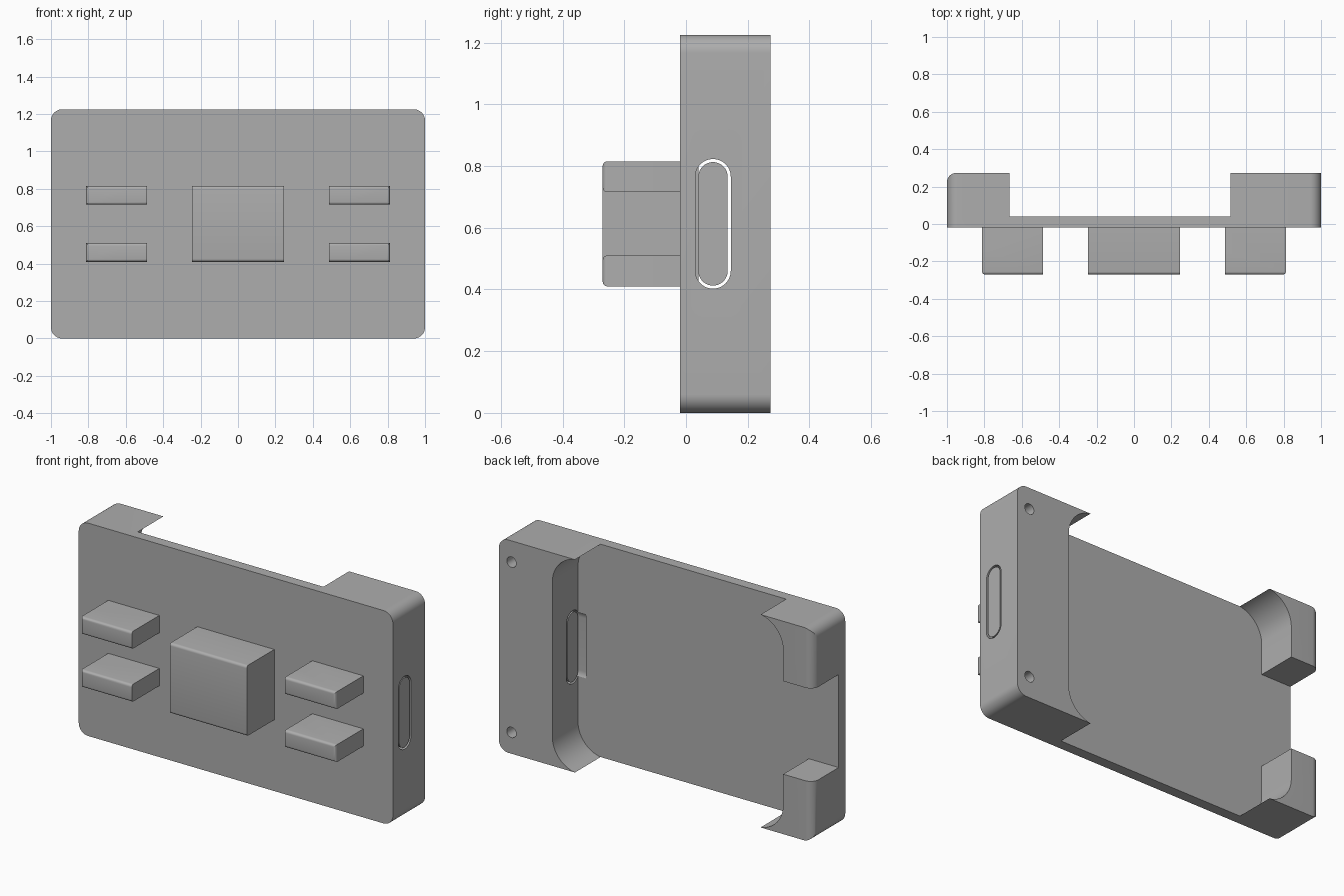
import bpy, bmesh
from math import pi, cos, sin, radians

cube = bpy.data.objects.get("Cube")
if cube:
    bpy.data.objects.remove(cube, do_unlink=True)

grey = bpy.data.materials.new("plain grey")
grey.use_nodes = True
colour = (0.42, 0.42, 0.42, 1)
grey.diffuse_color = colour
grey.node_tree.nodes["Principled BSDF"].inputs["Base Color"].default_value = colour

MID = 0.6125            # mid height
TOP = 2 * MID
FRONT, FLOOR, BACK = -0.02, 0.04, 0.273


def rounded(a0, a1, b0, b1, radii, steps=12):
    """Rectangle outline; radii run from the low-low corner anticlockwise."""
    corners = [(a0, b0, 1, 1), (a1, b0, -1, 1), (a1, b1, -1, -1), (a0, b1, 1, -1)]
    pts = []
    for i, ((a, b, sa, sb), r) in enumerate(zip(corners, radii)):
        if r == 0:
            pts.append((a, b))
            continue
        for k in range(steps + 1):
            t = pi + i * pi / 2 + k * pi / 2 / steps
            pts.append((a + sa * r + r * cos(t), b + sb * r + r * sin(t)))
    return pts


def prism(name, outline, axis, lo, hi):
    """Extrude a closed outline along one axis."""
    def place(p, d):
        v = list(p)
        v.insert("xyz".index(axis), d)
        return v
    bm = bmesh.new()
    low = [bm.verts.new(place(p, lo)) for p in outline]
    high = [bm.verts.new(place(p, hi)) for p in outline]
    bm.faces.new(low)
    bm.faces.new(high)
    n = len(outline)
    for i in range(n):
        j = (i + 1) % n
        bm.faces.new((low[i], low[j], high[j], high[i]))
    bmesh.ops.recalc_face_normals(bm, faces=bm.faces)
    mesh = bpy.data.meshes.new(name)
    bm.to_mesh(mesh)
    bm.free()
    ob = bpy.data.objects.new(name, mesh)
    bpy.context.collection.objects.link(ob)
    mesh.materials.append(grey)
    return ob


def activate(ob):
    bpy.ops.object.select_all(action="DESELECT")
    ob.select_set(True)
    bpy.context.view_layer.objects.active = ob


def combine(ob, tool, operation="DIFFERENCE"):
    activate(ob)
    mod = ob.modifiers.new("cut", "BOOLEAN")
    mod.operation = operation
    mod.solver = "EXACT"
    mod.object = tool
    bpy.ops.object.modifier_apply(modifier=mod.name)
    bpy.data.objects.remove(tool, do_unlink=True)


def smooth(ob):
    activate(ob)
    bpy.ops.object.shade_smooth_by_angle(angle=radians(30))


# Case: rounded slab, with one softened rear upright edge
case = prism("case", rounded(-1, 1, 0, TOP, [0.06] * 4), "y", FRONT, BACK)
combine(case, prism("rear_edge", rounded(-1, 1.1, -0.1, BACK, [0, 0, 0, 0.05]),
                    "z", -0.1, TOP + 0.1), "INTERSECT")

# Device pocket, open at top and bottom, and the gap between the corner blocks
combine(case, prism("pocket", rounded(-0.81, 0.66, -0.002, TOP + 0.002, [0.17] * 4, 20),
                    "y", FLOOR, 0.5))
combine(case, prism("side_gap", rounded(-1.1, -0.7, 0.345, 0.88, [0] * 4),
                    "y", FLOOR, 0.5))

# Side slot and the two screw holes in the rear face
combine(case, prism("slot", rounded(0.03, 0.145, MID - 0.21, MID + 0.21, [0.0574] * 4),
                    "x", 0.61, 1.1))
for z in (MID - 0.49, MID + 0.49):
    hole = rounded(0.89, 0.95, z - 0.03, z + 0.03, [0.0299] * 4, 6)
    combine(case, prism("hole", hole, "y", 0.12, 0.5))
smooth(case)

# Loose plug filling the slot
plug = prism("slot_plug", rounded(0.04, 0.135, MID - 0.2, MID + 0.2, [0.0474] * 4),
             "x", 0.66, 0.998)
smooth(plug)

# Large block on the front, softened along its top and bottom front edges
block = prism("centre_block", rounded(-0.27, FRONT, 0.41, 0.815, [0.015, 0, 0, 0.015], 5),
              "x", -0.245, 0.245)
smooth(block)

# Four small feet on the front, also softened on the outer edge
for side, x0, x1, radii in (("left", 0.487, 0.812, [0, 0.015, 0, 0]),
                            ("right", -0.812, -0.487, [0.015, 0, 0, 0])):
    for level, z0, z1 in (("lower", 0.41, 0.51), ("upper", 0.715, 0.815)):
        foot = prism(f"{level}_{side}_foot",
                     rounded(-0.27, FRONT, z0, z1, [0.015, 0, 0, 0.015], 5), "x", x0, x1)
        combine(foot, prism("foot_edge", rounded(x0, x1, -0.27, 0.1, radii, 5),
                            "z", z0 - 0.1, z1 + 0.1), "INTERSECT")
        smooth(foot)
